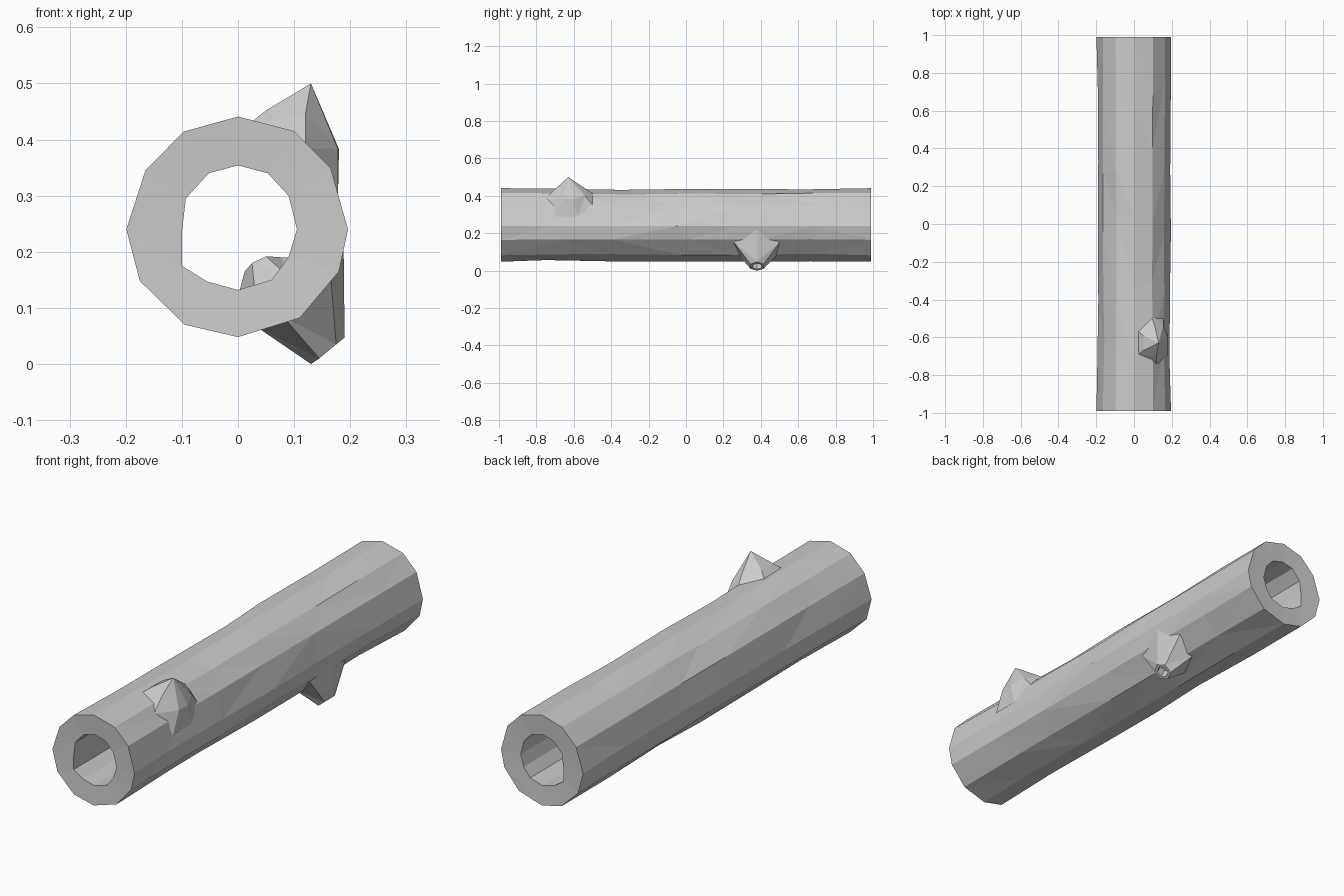
import bpy, bmesh, random
from mathutils import Vector

if "Cube" in bpy.data.objects:
    bpy.data.objects.remove(bpy.data.objects["Cube"])

random.seed(4)


def make_object(name, rings, closed=False, cap_last=False):
    """Loft equal-length rings of points into a flat-shaded mesh."""
    bm = bmesh.new()
    loops = [[bm.verts.new(p) for p in ring] for ring in rings]
    pairs = list(zip(loops, loops[1:]))
    if closed:
        pairs.append((loops[-1], loops[0]))
    n = len(loops[0])
    for a, b in pairs:
        for i in range(n):
            j = (i + 1) % n
            bm.faces.new((a[i], a[j], b[j], b[i]))
    if cap_last:
        bm.faces.new(loops[-1])
    bmesh.ops.remove_doubles(bm, verts=bm.verts, dist=1e-5)
    bmesh.ops.triangulate(bm, faces=bm.faces)
    bmesh.ops.recalc_face_normals(bm, faces=bm.faces)
    mesh = bpy.data.meshes.new(name)
    bm.to_mesh(mesh)
    bm.free()
    obj = bpy.data.objects.new(name, mesh)
    bpy.context.collection.objects.link(obj)
    return obj


# Cross-sections (x, z) of the bark and the bore
bark = [(0, .441), (.1, .415), (.165, .35), (.196, .24), (.18, .165), (.11, .082),
        (0, .048), (-.095, .07), (-.175, .148), (-.199, .24), (-.165, .345), (-.097, .414)]
bore = [(0, .354), (.053, .34), (.09, .3), (.105, .24), (.09, .19), (.06, .15),
        (0, .132), (-.055, .147), (-.1, .175), (-.1, .235), (-.093, .295), (-.052, .34)]


def ring(profile, y, wobble=0.0, scale=1.0):
    pts = []
    for x, z in profile:
        s = scale - random.uniform(0, wobble)
        dy = random.uniform(-.08, .08) if wobble else 0
        pts.append(Vector((x * s, y + dy, .243 + (z - .243) * s)))
    return pts


# Hollow log: bark front to back, then bore back to front
stations = [-.68, -.36, 0, .34, .68]
outer = [ring(bark, -.99)] + [ring(bark, y, .05) for y in stations] + [ring(bark, .99)]
inner = [ring(bore, .985), ring(bore, .35, 0, 1.03), ring(bore, -.35, 0, 1.03), ring(bore, -.985)]
make_object("hollow_log", outer + inner, closed=True)

# Pointed knot on top
knot = [(.01, -.7, .42), (.01, -.56, .42), (.09, -.48, .40), (.155, -.49, .34),
        (.178, -.58, .29), (.178, -.7, .29), (.12, -.75, .385)]
shoulder = [(.05, -.67, .452), (.05, -.59, .452), (.11, -.54, .44), (.155, -.54, .40),
            (.18, -.6, .383), (.178, -.66, .383), (.12, -.69, .445)]
make_object("top_knot", [knot, shoulder, [(.13, -.63, .5)] * 7])

# Broken branch stub underneath, with a small recess in its tip
base = [(.035, .38, .065), (.08, .28, .085), (.165, .25, .16),
        (.188, .38, .23), (.165, .5, .15), (.08, .49, .085)]
tip = [Vector(p) for p in [(.13, .38, 0), (.145, .345, .01), (.175, .345, .035),
                           (.19, .38, .047), (.175, .415, .035), (.145, .415, .01)]]
mid = sum(tip, Vector()) / 6
rim = [mid + (p - mid) * .65 for p in tip]
floor = [p + Vector((-.02, 0, .035)) for p in rim]
make_object("branch_stub", [base, tip, rim, floor], cap_last=True)

# Lump inside the bore where the branch starts
lump = [(0, .38, .12), (.03, .3, .13), (.085, .31, .16), (.1, .38, .19), (.085, .45, .16), (.03, .46, .13)]
crest = [(.012, .38, .165), (.025, .35, .18), (.05, .35, .192), (.078, .38, .19), (.05, .41, .192), (.025, .41, .18)]
make_object("inner_lump", [lump, crest], cap_last=True)
